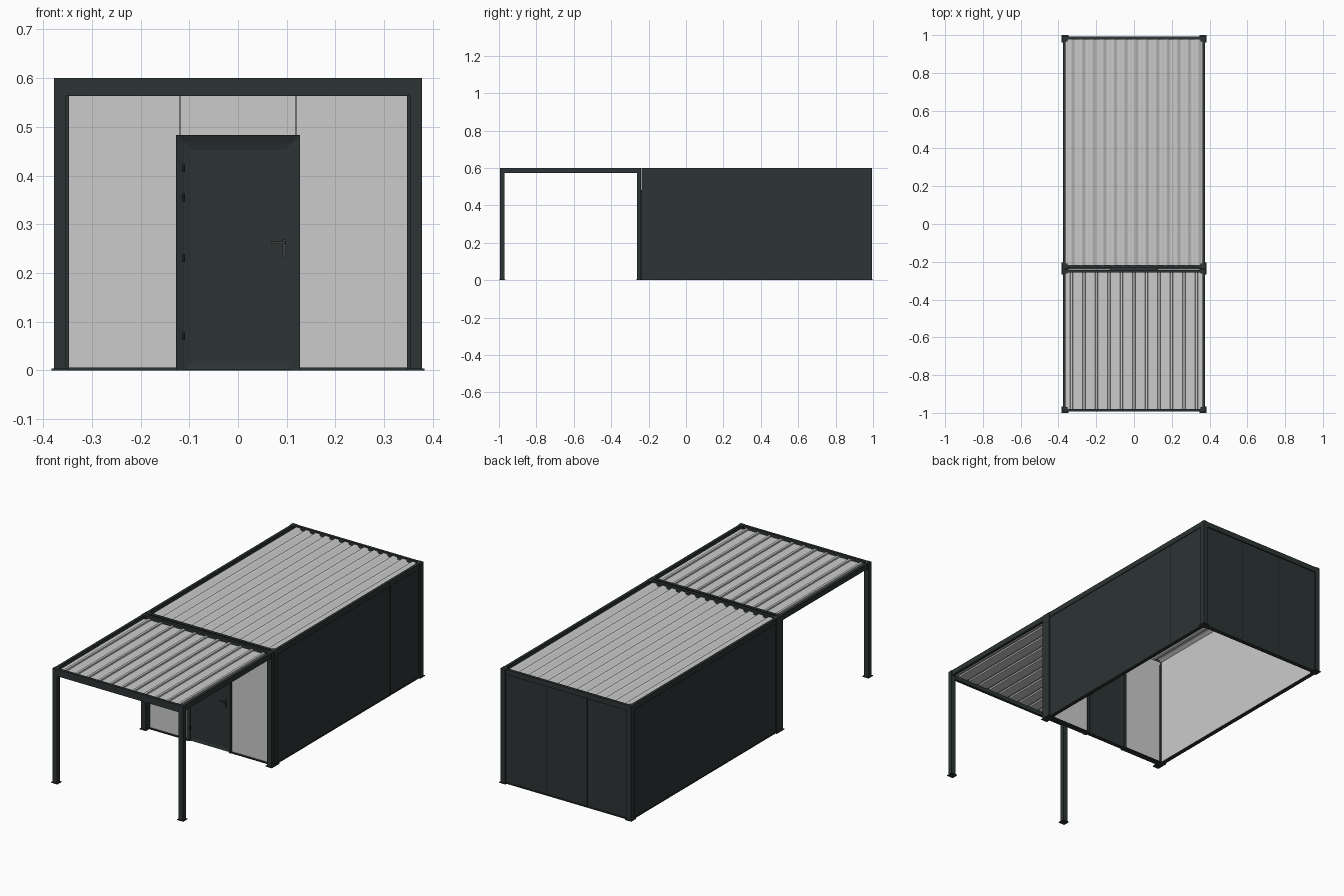
import bpy, bmesh
from mathutils import Vector

if "Cube" in bpy.data.objects:
    bpy.data.objects.remove(bpy.data.objects["Cube"])


def material(name, rgb):
    m = bpy.data.materials.new(name)
    m.use_nodes = True
    m.diffuse_color = (*rgb, 1)
    node = next(n for n in m.node_tree.nodes if n.type == 'BSDF_PRINCIPLED')
    node.inputs["Base Color"].default_value = (*rgb, 1)
    node.inputs["Roughness"].default_value = 0.6
    return m


DARK = material("anthracite", (0.026, 0.034, 0.034))
LIGHT = material("light grey", (0.6, 0.6, 0.6))
BLACK = material("seam black", (0.008, 0.01, 0.01))
STEEL = material("dark steel", (0.05, 0.055, 0.055))


def finish(name, bm, *mats):
    bmesh.ops.recalc_face_normals(bm, faces=bm.faces)
    mesh = bpy.data.meshes.new(name)
    bm.to_mesh(mesh)
    bm.free()
    for m in mats:
        mesh.materials.append(m)
    ob = bpy.data.objects.new(name, mesh)
    bpy.context.collection.objects.link(ob)
    return ob


def box(name, x, y, z, mat, lining=None):
    """Box from ranges; faces along the lining direction become light grey."""
    bm = bmesh.new()
    bmesh.ops.create_cube(bm, size=1)
    for v in bm.verts:
        v.co = Vector([r[0] + (c + 0.5) * (r[1] - r[0]) for r, c in zip((x, y, z), v.co)])
    ob = finish(name, bm, mat, LIGHT)
    if lining:
        for p in ob.data.polygons:
            if p.normal.dot(Vector(lining)) > 0.9:
                p.material_index = 1
    return ob


def ribbed_sheet(name, y, z, count, height, crest, slope, width=0.364):
    """Sheet with trapezoid ribs along y."""
    pitch = 2 * width / count
    profile = [(-width, z)]
    for i in range(count):
        mid = -width + (i + 0.5) * pitch
        profile += [(mid - crest - slope, z), (mid - crest, z + height),
                    (mid + crest, z + height), (mid + crest + slope, z)]
    profile.append((width, z))
    bm = bmesh.new()
    rows = [[bm.verts.new((px, py, pz)) for px, pz in profile] for py in y]
    for i in range(len(profile) - 1):
        bm.faces.new((rows[0][i], rows[0][i + 1], rows[1][i + 1], rows[1][i]))
    ob = finish(name, bm, LIGHT)
    if ob.data.polygons[0].normal.z < 0:
        ob.data.flip_normals()
    return ob


TOP = 0.6
OUT = 0.378
# Posts with foot plates, mirrored left and right
posts = {"canopy_front": (-0.995, -0.97), "canopy_rear": (-0.262, -0.24),
         "cabin_front": (-0.238, -0.21), "cabin_rear": (0.967, 0.995)}
for side, s in (("left", 1), ("right", -1)):
    def span(a, b):
        return tuple(sorted((s * a, s * b)))

    for part, y in posts.items():
        box(f"{part}_post_{side}", span(0.353, OUT), y, (0, TOP), DARK)
        box(f"{part}_foot_{side}", span(0.347, 0.383),
            (y[0] - 0.005, y[1] + 0.005), (0, 0.004), DARK)

    # Long beams and rails
    box(f"canopy_side_beam_{side}", span(0.362, 0.376), (-0.97, -0.262), (0.572, TOP), DARK)
    box(f"cabin_side_beam_{side}", span(0.362, 0.376), (-0.21, 0.967), (0.572, TOP), DARK)
    box(f"cabin_side_rail_{side}", span(0.355, 0.375), (-0.21, 0.967), (0, 0.006), DARK)

    # Side walls, light inside
    box(f"side_wall_{side}", span(0.355, 0.372), (-0.21, 0.967), (0.003, 0.58),
        DARK, (-s, 0, 0))
    # Front wall panels
    box(f"front_panel_{side}", span(0.119, 0.353), (-0.232, -0.216), (0.004, 0.58), LIGHT)
    box(f"front_panel_trim_{side}", span(0.347, 0.354), (-0.237, -0.212), (0, 0.565), DARK)
    box(f"front_panel_seam_{side}", span(0.1183, 0.1197), (-0.2326, -0.2154),
        (0.48, 0.565), BLACK)
    box(f"front_rail_{side}", span(0.126, 0.353), (-0.24, -0.21), (0, 0.006), DARK)
    # Back wall seams
    box(f"back_seam_{side}", span(0.117, 0.119), (0.985, 0.9875), (0.006, 0.57), BLACK)

box("side_wall_seam", (0.371, 0.3727), (0.729, 0.731), (0.006, 0.572), BLACK)

# Cross beams
cross_beams = {"canopy_front": (-0.993, -0.979, 0.563), "canopy_rear": (-0.258, -0.243, 0.572),
               "cabin_front": (-0.234, -0.218, 0.563), "cabin_rear": (0.978, 0.992, 0.572)}
for part, (y0, y1, low) in cross_beams.items():
    box(f"{part}_beam", (-0.355, 0.355), (y0, y1), (low, TOP), DARK)

# Back wall and the panel above the door
box("back_wall", (-0.355, 0.355), (0.97, 0.986), (0.003, 0.58), DARK, (0, -1, 0))
box("back_rail", (-0.355, 0.355), (0.967, 0.99), (0, 0.006), DARK)
box("panel_over_door", (-0.119, 0.119), (-0.232, -0.216), (0.47, 0.58), LIGHT)

# Canopy and cabin roof sheets
ribbed_sheet("canopy_sheet", (-0.98, -0.25), 0.583, 11, 0.007, 0.006, 0.001)
roof = ribbed_sheet("cabin_roof_sheet", (-0.22, 0.98), 0.582, 13, 0.012, 0.011, 0.006)
for p in roof.data.polygons:
    p.use_smooth = True

# Door frame with mitred, sloping inner edges
bm = bmesh.new()
rings = []
for w, h, y in ((0.127, 0.483, -0.21), (0.127, 0.483, -0.245),
                (0.111, 0.467, -0.238), (0.111, 0.467, -0.21)):
    rings.append([bm.verts.new(c) for c in ((-w, y, 0), (-w, y, h), (w, y, h), (w, y, 0))])
for k in range(4):
    a, b = rings[k], rings[(k + 1) % 4]
    for i in range(3):
        bm.faces.new((a[i], a[i + 1], b[i + 1], b[i]))
bmesh.ops.holes_fill(bm, edges=bm.edges)
finish("door_frame", bm, DARK)

# Door leaf with a recessed panel on both sides
leaf = box("door_leaf", (-0.111, 0.111), (-0.236, -0.214), (0.002, 0.467), DARK)
bm = bmesh.new()
bm.from_mesh(leaf.data)
bm.normal_update()
broad = [f for f in bm.faces if abs(f.normal.y) > 0.9]
bmesh.ops.inset_individual(bm, faces=broad, thickness=0.02, depth=-0.004)
bm.to_mesh(leaf.data)
bm.free()

# Hinges and lever handle
for i, z in enumerate((0.07, 0.23, 0.355, 0.415)):
    box(f"hinge_{i + 1}", (-0.114, -0.109), (-0.243, -0.234), (z - 0.008, z + 0.008), BLACK)
for side, y, d in (("outer", -0.236, -1), ("inner", -0.214, 1)):
    def depth(a, b):
        return tuple(sorted((y + d * a, y + d * b)))

    box(f"handle_plate_{side}", (0.091, 0.099), depth(0, 0.003), (0.232, 0.27), STEEL)
    box(f"handle_stem_{side}", (0.092, 0.098), depth(0.003, 0.014), (0.259, 0.265), STEEL)
    box(f"handle_lever_{side}", (0.068, 0.098), depth(0.011, 0.016), (0.259, 0.265), STEEL)
